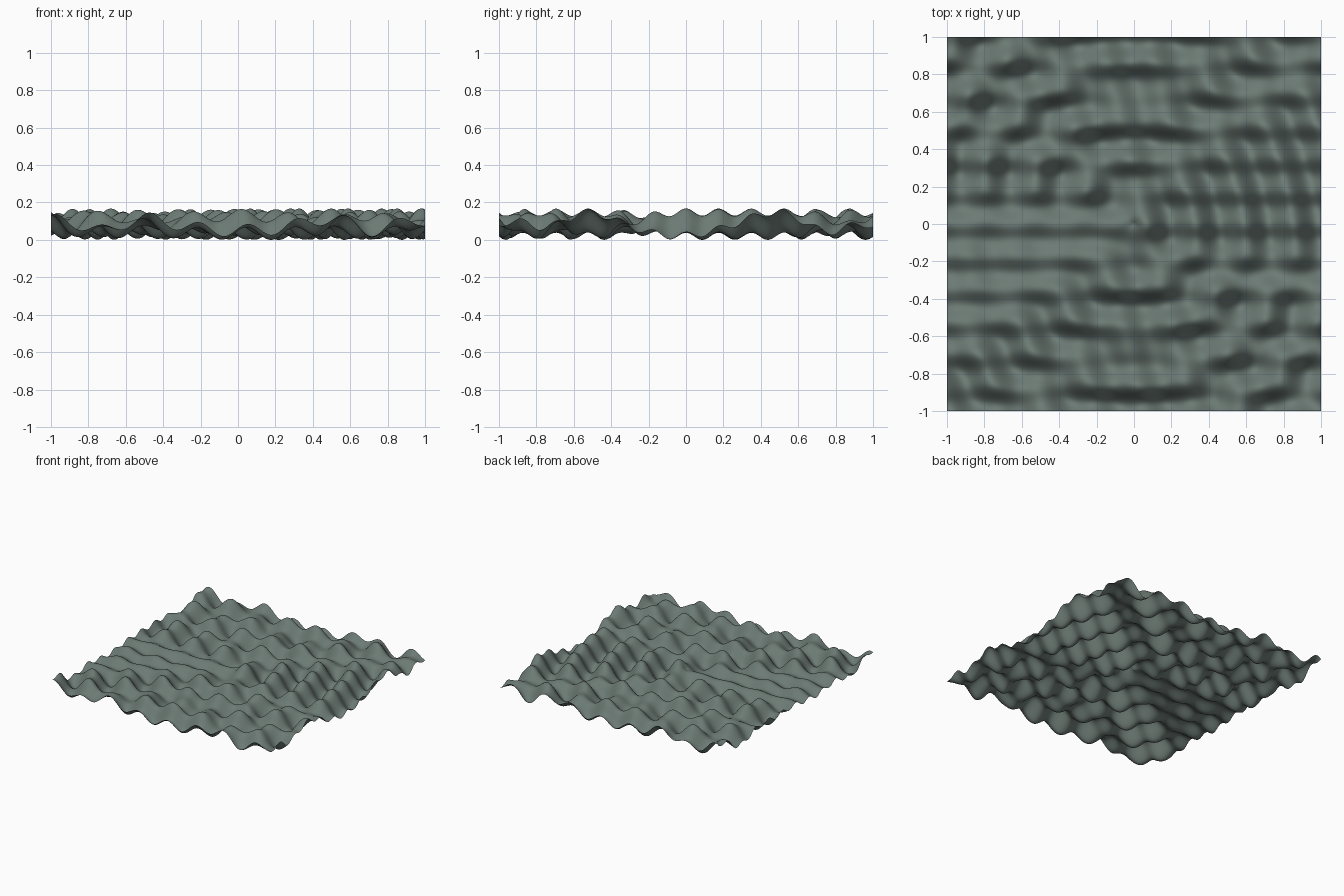
import bpy
import bmesh
from math import sin, cos, hypot

cube = bpy.data.objects.get("Cube")
if cube:
    bpy.data.objects.remove(cube, do_unlink=True)

# Wave settings: slanted swell, finer ridges along y, ripples from the centre
SWELL, RIDGE, RIPPLE = 0.0325, 0.019, 0.0325
FREQ = 24.0


def height(x, y):
    swell = SWELL * sin(FREQ * (x + 0.25 * y))
    ridge = RIDGE * cos(1.5 * FREQ * y)
    ripple = RIPPLE * sin(FREQ * hypot(x, y))
    return swell + ridge + ripple


# Single muted grey-green colour
mat = bpy.data.materials.new("grey_green")
mat.use_nodes = True
colour = (0.15, 0.195, 0.175, 1.0)
mat.diffuse_color = colour
mat.node_tree.nodes["Principled BSDF"].inputs["Base Color"].default_value = colour

# Rippled sheet
bm = bmesh.new()
bmesh.ops.create_grid(bm, x_segments=220, y_segments=220, size=1.0)
for v in bm.verts:
    v.co.z = height(v.co.x, v.co.y)
lowest = min(v.co.z for v in bm.verts)
for v in bm.verts:
    v.co.z -= lowest
for f in bm.faces:
    f.smooth = True
mesh = bpy.data.meshes.new("rippled_sheet")
bm.to_mesh(mesh)
bm.free()
mesh.materials.append(mat)
sheet = bpy.data.objects.new("rippled_sheet", mesh)
bpy.context.collection.objects.link(sheet)
